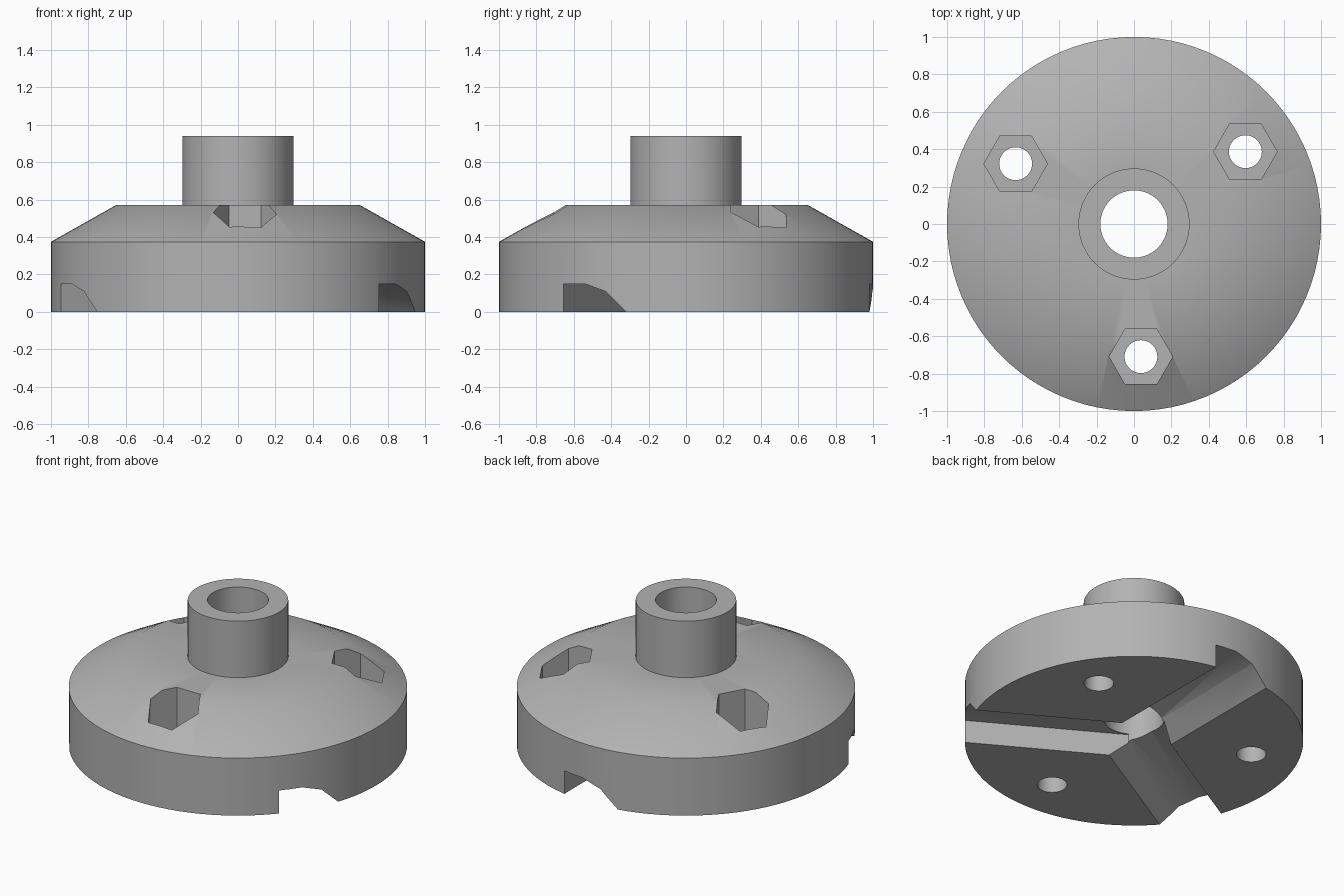
import bpy
import bmesh
from math import cos, sin, pi, radians
from mathutils import Matrix, Vector

cube = bpy.data.objects.get("Cube")
if cube:
    bpy.data.objects.remove(cube, do_unlink=True)

grey = bpy.data.materials.new("plain grey")
grey.use_nodes = True
colour = (0.45, 0.45, 0.45, 1)
grey.diffuse_color = colour
grey.node_tree.nodes["Principled BSDF"].inputs["Base Color"].default_value = colour


def make_object(name, bm):
    bmesh.ops.recalc_face_normals(bm, faces=bm.faces)
    mesh = bpy.data.meshes.new(name)
    bm.to_mesh(mesh)
    bm.free()
    mesh.materials.append(grey)
    obj = bpy.data.objects.new(name, mesh)
    bpy.context.collection.objects.link(obj)
    return obj


def lathe(name, profile, steps=96):
    bm = bmesh.new()
    rings = [[bm.verts.new((r * cos(2 * pi * i / steps), r * sin(2 * pi * i / steps), z))
              for i in range(steps)] for r, z in profile]
    for a, b in zip(rings, rings[1:] + rings[:1]):
        for i in range(steps):
            j = (i + 1) % steps
            bm.faces.new((a[i], a[j], b[j], b[i]))
    return make_object(name, bm)


def prism(name, outline, vector, turn=0):
    bm = bmesh.new()
    face = bm.faces.new([bm.verts.new(p) for p in outline])
    grown = bmesh.ops.extrude_face_region(bm, geom=[face], use_keep_orig=True)
    moved = [g for g in grown["geom"] if isinstance(g, bmesh.types.BMVert)]
    bmesh.ops.translate(bm, verts=moved, vec=vector)
    bmesh.ops.rotate(bm, verts=bm.verts, matrix=Matrix.Rotation(turn, 3, "Z"))
    return make_object(name, bm)


def polygon(centre, radius, sides, z):
    return [(centre.x + radius * cos(2 * pi * i / sides),
             centre.y + radius * sin(2 * pi * i / sides), z) for i in range(sides)]


# Hub body: bored disc with a bevelled shoulder and central collar
body = lathe("hub_body", [(0.18, 0), (1, 0), (1, 0.375), (0.65, 0.572),
                          (0.297, 0.572), (0.297, 0.94), (0.18, 0.94)])

# Cutters: three radial grooves, bolt holes and hexagonal nut pockets
groove = [(0.19, -0.05), (0.19, 0.15), (0.047, 0.15),
          (-0.079, 0.11), (-0.196, 0), (-0.249, -0.05)]
cutters = []
for k in range(3):
    turn = k * 2 * pi / 3
    cutters.append(prism("groove_cutter", [(x, 0, z) for x, z in groove], (0, 1.2, 0), turn))
    centre = Vector((cos(radians(33) + turn), sin(radians(33) + turn))) * 0.71
    cutters.append(prism("bolt_hole_cutter", polygon(centre, 0.088, 32, -0.1), (0, 0, 1)))
    cutters.append(prism("nut_pocket_cutter", polygon(centre, 0.17, 6, 0.24), (0, 0, 0.6)))

bpy.ops.object.select_all(action="DESELECT")
body.select_set(True)
bpy.context.view_layer.objects.active = body
for cutter in cutters:
    cutter.hide_render = True
    cut = body.modifiers.new("cut", "BOOLEAN")
    cut.operation = "DIFFERENCE"
    cut.solver = "EXACT"
    cut.object = cutter
    bpy.ops.object.modifier_apply(modifier=cut.name)
    bpy.data.objects.remove(cutter, do_unlink=True)

bpy.ops.object.shade_smooth_by_angle(angle=radians(30))
